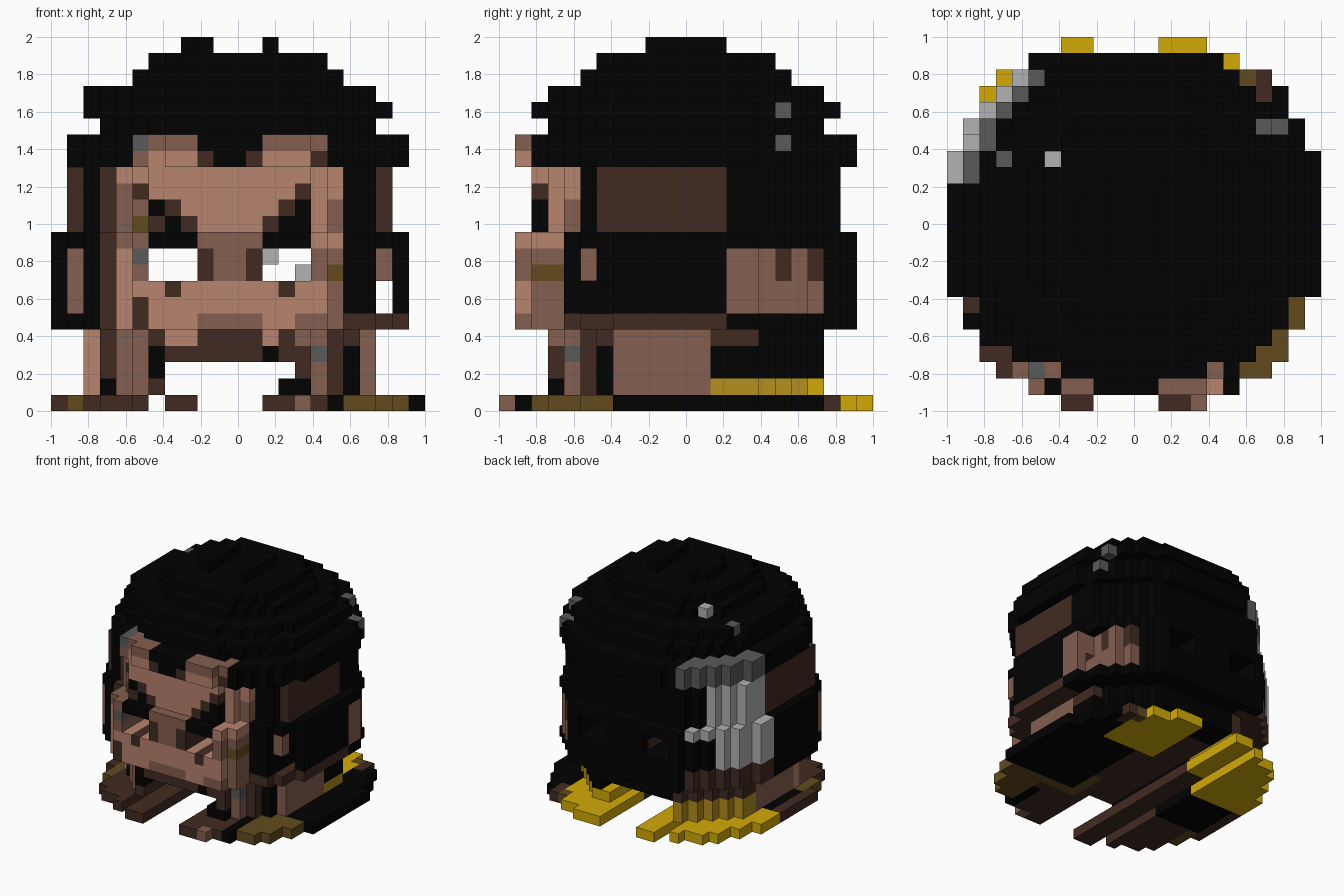
import bpy

if "Cube" in bpy.data.objects:
    bpy.data.objects.remove(bpy.data.objects["Cube"])

N = 23            # blocks along the longest side
S = 2.0 / N       # block size
C = N // 2        # middle block

COLOURS = {"black": (2, 2, 2), "dark_brown": (65, 42, 33), "mid_skin": (133, 94, 80),
           "light_skin": (183, 131, 110), "olive": (98, 75, 29), "dull_gold": (180, 142, 30),
           "gold": (210, 170, 8), "dark_grey": (90, 90, 90), "light_grey": (178, 178, 178)}
NAMES = list(COLOURS)


def linear(v):
    v /= 255
    return v / 12.92 if v <= 0.04045 else ((v + 0.055) / 1.055) ** 2.4


MATS = []
for name, rgb in COLOURS.items():
    m = bpy.data.materials.new(name)
    m.use_nodes = True
    col = tuple(linear(v) for v in rgb) + (1.0,)
    m.diffuse_color = col
    bsdf = m.node_tree.nodes["Principled BSDF"]
    bsdf.inputs["Base Color"].default_value = col
    bsdf.inputs["Roughness"].default_value = 0.9
    MATS.append(m)


def disc(z0, z1, half, limit, shift=0.0, colour="black"):
    """Round stack of blocks, cut flat at half; limit is the squared radius in blocks."""
    return {(x, y, z): colour for x in range(N) for y in range(N) for z in range(z0, z1 + 1)
            if (x - C + shift) ** 2 + (y - C) ** 2 <= limit
            and abs(x - C + shift) <= half + shift and abs(y - C) <= half}


def paint(cells, colour, *boxes):
    """Colour the blocks inside inclusive boxes (x0, x1, y0, y1, z0, z1)."""
    for a, b, c, d, e, f in boxes:
        for k in cells:
            if a <= k[0] <= b and c <= k[1] <= d and e <= k[2] <= f:
                cells[k] = colour


def front(cells, colour, *rects, depth=5):
    """Colour front blocks inside rectangles (x0, x1, z0, z1)."""
    paint(cells, colour, *[(a, b, 0, depth, e, f) for a, b, e, f in rects])


def carve(cells, test):
    for k in [k for k in cells if test(*k)]:
        del cells[k]


parts = {}

# Collar: round plate split by a central gap and a narrow slot
collar = disc(0, 0, 11, 145, colour="dark_brown")
carve(collar, lambda x, y, z: 9 <= x <= 12 or x == 6)
paint(collar, "olive", (18, 22, 0, 6, 0, 0), (1, 1, 0, 8, 0, 0), (14, 18, 6, 9, 0, 0))
paint(collar, "black", (17, 17, 0, 4, 0, 0), (15, 22, 7, 15, 0, 0), (19, 22, 16, 19, 0, 0),
      (1, 6, 8, 13, 0, 0))
paint(collar, "gold", (0, 17, 16, 22, 0, 0), (0, 5, 13, 16, 0, 0), (18, 18, 16, 19, 0, 0))
paint(collar, "olive", (18, 18, 20, 20, 0, 0))
paint(collar, "dark_brown", (19, 19, 19, 20, 0, 0))
paint(collar, "mid_skin", (15, 15, 0, 0, 0, 0))
parts["collar"] = collar

# Neck and jaw, with a low passage from front to back
jaw = disc(1, 4, 8, 89, 0.5)
carve(jaw, lambda x, y, z: z <= 2 and 7 <= x <= 12 + z)
paint(jaw, "mid_skin", (0, 4, 6, 14, 1, 4), (17, 22, 7, 12, 1, 4))
paint(jaw, "light_skin", (2, 2, 7, 7, 1, 4))
paint(jaw, "dull_gold", (13, 22, 13, 22, 1, 1))
paint(jaw, "gold", (0, 15, 17, 22, 1, 1), (16, 18, 19, 19, 1, 1))
paint(jaw, "dull_gold", (2, 6, 14, 19, 1, 2))
paint(jaw, "dark_brown", (2, 6, 14, 19, 3, 4), (15, 22, 13, 15, 4, 4), (7, 13, 6, 16, 3, 3))
front(jaw, "mid_skin", (3, 5, 1, 4), (15, 17, 1, 4), depth=6)
front(jaw, "dark_brown", (3, 3, 2, 4), (6, 14, 3, 4), (6, 6, 1, 1), (15, 15, 2, 3),
      (17, 18, 1, 4), depth=6)
front(jaw, "light_skin", (7, 8, 4, 4), (13, 13, 4, 4))
front(jaw, "black", (3, 3, 1, 1), (6, 6, 2, 3), (14, 15, 1, 1), (13, 13, 3, 3), (18, 18, 1, 3),
      depth=6)
front(jaw, "dark_grey", (16, 16, 3, 3))
parts["jaw"] = jaw

# Wide middle of the head, with cheeks, nose, eye openings and ear panel
face = disc(5, 10, 10, 131, 0.5)
carve(face, lambda x, y, z: x in (3, 18) and y <= 3)
paint(face, "dark_brown", (18, 21, 4, 13, 5, 5), (0, 6, 14, 20, 5, 6), (9, 9, 18, 20, 8, 8))
paint(face, "light_grey", (0, 4, 14, 18, 7, 10), (0, 5, 19, 20, 10, 10))
front(face, "dark_brown", (3, 3, 5, 10), (19, 20, 5, 5))
front(face, "light_skin", (4, 16, 5, 10), (17, 17, 9, 10))
front(face, "mid_skin", (9, 12, 8, 10), (9, 12, 5, 5), (15, 17, 5, 5), (17, 17, 6, 7),
      (16, 17, 8, 9), (4, 5, 10, 10), (1, 1, 6, 9), (20, 20, 8, 9), (5, 5, 8, 8))
front(face, "dark_brown", (5, 5, 5, 6), (9, 9, 8, 9), (12, 12, 8, 9), (7, 7, 7, 7),
      (14, 14, 7, 7))
front(face, "black", (6, 8, 10, 10), (13, 15, 10, 10))
front(face, "dark_grey", (5, 5, 9, 9))
front(face, "olive", (17, 17, 8, 8))
paint(face, "mid_skin", (17, 22, 14, 19, 6, 9))
paint(face, "dark_brown", (17, 22, 17, 17, 8, 9), (17, 22, 19, 19, 8, 9))
glints = {(13, 4, 9), (15, 3, 8)}
carve(face, lambda x, y, z: z in (8, 9) and (6 <= x <= 8 or 13 <= x <= 15)
      and (x, y, z) not in glints)
carve(face, lambda x, y, z: x == 20 and (z in (6, 7) or z in (8, 9) and y in (16, 17)))
for k in glints:
    face[k] = "light_grey"
parts["middle_head"] = face

# Brow band, narrower, with slanted eyebrows and brown temple panels
brow = disc(11, 14, 9, 116, 0.5)
carve(brow, lambda x, y, z: y <= 5 and abs(x - 10.5) < 8
      and (x - 10.5) ** 2 + (y - C) ** 2 > 105)
paint(brow, "dark_brown", (0, 2, 6, 13, 11, 14), (19, 22, 6, 13, 11, 14))
paint(brow, "light_grey", (0, 4, 14, 18, 11, 14))
front(brow, "dark_brown", (3, 3, 11, 14))
front(brow, "light_skin", (4, 17, 11, 14))
front(brow, "mid_skin", (4, 4, 11, 13), (5, 5, 12, 12), (17, 17, 11, 12))
front(brow, "dark_brown", (5, 5, 13, 13), (6, 8, 11, 11), (7, 7, 12, 12), (13, 13, 11, 11),
      (14, 14, 12, 12), (15, 15, 13, 13))
front(brow, "black", (6, 6, 12, 12), (7, 7, 11, 11), (14, 15, 11, 11), (15, 15, 12, 12))
front(brow, "olive", (5, 5, 11, 11))
parts["brow_band"] = brow

# Hairline band with two skin areas beside a central lock
hairline = disc(15, 16, 10, 120)
paint(hairline, "dark_grey", (0, 5, 14, 20, 15, 16), (19, 22, 17, 17, 16, 16))
front(hairline, "light_skin", (6, 8, 15, 15), (13, 15, 15, 15))
front(hairline, "mid_skin", (5, 5, 15, 15), (6, 8, 16, 16), (13, 16, 16, 16))
front(hairline, "dark_brown", (9, 9, 15, 15), (12, 12, 15, 15), (16, 16, 15, 15))
front(hairline, "dark_grey", (5, 5, 16, 16))
parts["hairline_band"] = hairline

# Stepped dome of hair
hair = {}
for z, half, limit, shift in ((17, 8, 80, 0), (18, 9, 101, 0), (19, 8, 84, 0.5),
                              (20, 6, 46, 0), (21, 5, 34, 0)):
    hair.update(disc(z, z, half, limit, shift))
paint(hair, "dark_grey", (19, 22, 17, 17, 18, 18), (0, 3, 15, 15, 19, 19))
paint(hair, "light_grey", (6, 6, 15, 15, 20, 20))
parts["hair_dome"] = hair

# Small raised tufts on the crown
parts["hair_tufts"] = {(x, y, 22): "black" for x in (8, 9, 13) for y in range(9, 14)
                       if x != 8 or 10 <= y <= 12}

# Block faces: direction and the four corners
SIDES = []
for axis in range(3):
    u, v = (axis + 1) % 3, (axis + 2) % 3
    for s in (0, 1):
        quad = []
        for a, b in ((0, 0), (1, 0), (1, 1), (0, 1)):
            p = [0, 0, 0]
            p[axis], p[u], p[v] = s, a, b
            quad.append(tuple(p))
        d = [0, 0, 0]
        d[axis] = 2 * s - 1
        SIDES.append((d, quad if s else quad[::-1]))

solid = set().union(*parts.values())
for name, cells in parts.items():
    verts, faces, mats = {}, [], []
    for (x, y, z), colour in cells.items():
        for d, quad in SIDES:
            if (x + d[0], y + d[1], z + d[2]) in solid:
                continue
            faces.append([verts.setdefault((x + a, y + b, z + c), len(verts))
                          for a, b, c in quad])
            mats.append(NAMES.index(colour))
    mesh = bpy.data.meshes.new(name)
    mesh.from_pydata([(x * S - 1, y * S - 1, z * S) for x, y, z in verts], [], faces)
    for m in MATS:
        mesh.materials.append(m)
    for poly, i in zip(mesh.polygons, mats):
        poly.material_index = i
    mesh.update()
    bpy.context.collection.objects.link(bpy.data.objects.new(name, mesh))
